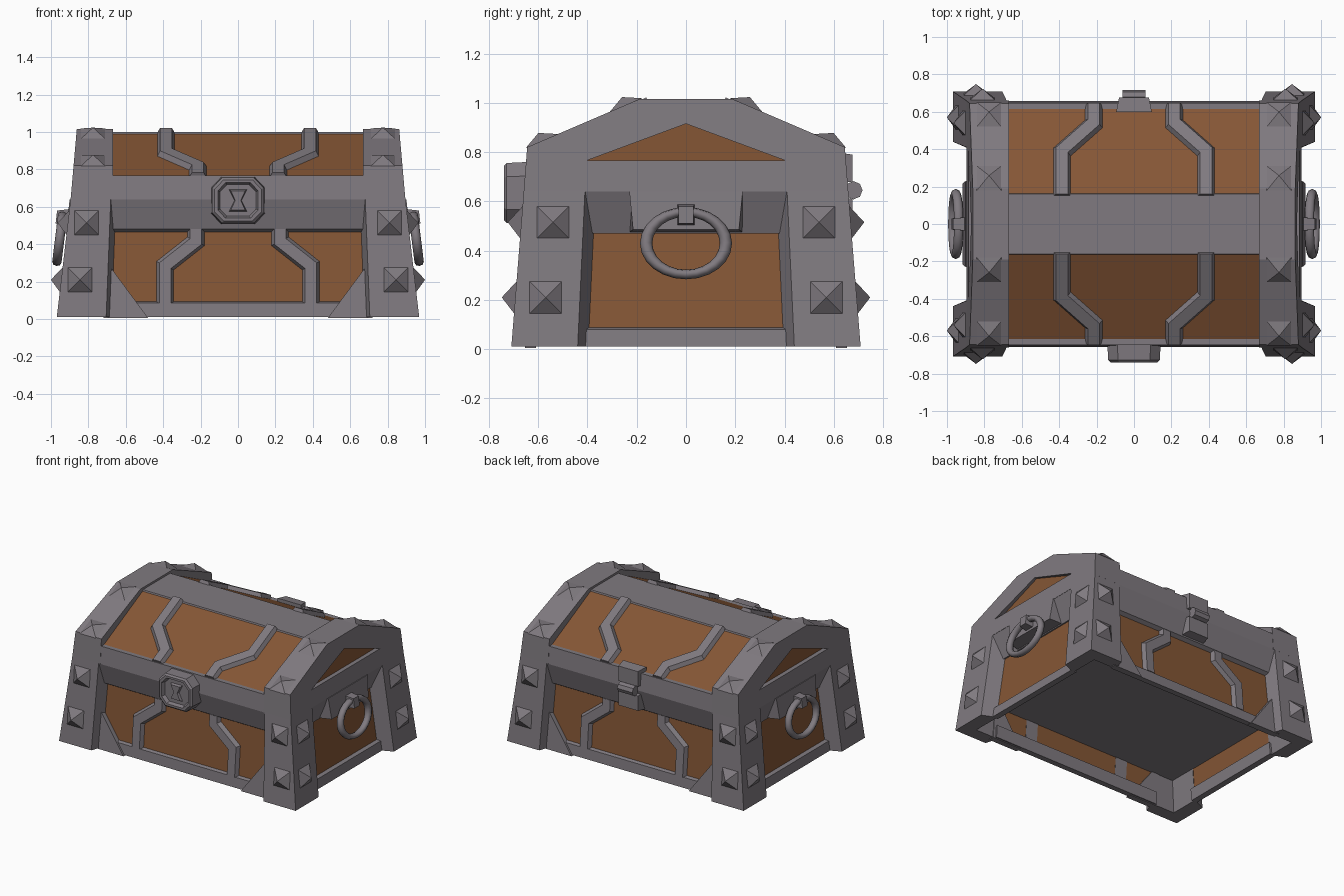
import bpy, bmesh, math
from mathutils import Vector

if "Cube" in bpy.data.objects:
    bpy.data.objects.remove(bpy.data.objects["Cube"])


def material(name, color):
    m = bpy.data.materials.new(name)
    m.diffuse_color = (*color, 1)
    m.use_nodes = True
    m.node_tree.nodes["Principled BSDF"].inputs["Base Color"].default_value = m.diffuse_color
    return m


WOOD = material("brown wood", (0.235, 0.094, 0.036))
IRON = material("grey iron", (0.215, 0.195, 0.215))
DX, DY = 0.10, 0.09     # recess depth of the side and front walls


def loft(name, rings, mat, caps=(True, True)):
    """Skin a list of equal-length point rings."""
    bm = bmesh.new()
    vs = [[bm.verts.new(p) for p in r] for r in rings]
    n = len(rings[0])
    for a, b in zip(vs, vs[1:]):
        for i in range(n):
            j = (i + 1) % n
            bm.faces.new((a[i], a[j], b[j], b[i]))
    if caps[0]:
        bm.faces.new(vs[0][::-1])
    if caps[1]:
        bm.faces.new(vs[-1])
    bmesh.ops.remove_doubles(bm, verts=bm.verts, dist=1e-5)
    bmesh.ops.recalc_face_normals(bm, faces=bm.faces)
    me = bpy.data.meshes.new(name)
    bm.to_mesh(me)
    bm.free()
    me.materials.append(mat)
    ob = bpy.data.objects.new(name, me)
    bpy.context.collection.objects.link(ob)
    return ob


# Surface mappings: (u, v, depth) -> point on a tilted side of the chest
def out_x(z): return 0.97 - 0.117 * z
def out_y(z): return 0.71 - 0.08 * z


def front(s):
    return lambda u, v, d: (u, s * (out_y(v) - DY + d), v)


def side(s):
    return lambda u, v, d: (s * (out_x(v) - DX + d), u, v)


def upright(s):
    return lambda u, v, d: (u, s * d, v)


def slope(s, y0, z0, k):
    return lambda u, v, d: (u, s * (v + 0.41 * d), z0 - (v - y0) * k + 0.91 * d)


def plate(name, surf, lower, upper, d0, d1, mat=IRON):
    return loft(name, [[surf(u, v, d0) for u, v in lower],
                       [surf(u, v, d1) for u, v in upper]], mat)


def rect(u0, u1, v0, v1):
    return [(u0, v0), (u1, v0), (u1, v1), (u0, v1)]


def stud(name, surf, u, v, d, h):
    r = 0.066
    plate(name, surf, rect(u - r, u + r, v - r, v + r), [(u, v)] * 4, d - .001, d + h)


def ribbon(path, w):
    """Mitred outline of a polyline."""
    p = [Vector(q) for q in path]
    left, right = [], []
    for i, q in enumerate(p):
        a = (q - p[i - 1]).normalized() if i else (p[1] - q).normalized()
        b = (p[i + 1] - q).normalized() if i < len(p) - 1 else a
        na, nb = Vector((-a.y, a.x)), Vector((-b.y, b.x))
        m = (na + nb).normalized()
        m *= w / m.dot(na)
        left.append(tuple(q + m))
        right.append(tuple(q - m))
    return left + right[::-1]


def strap(name, surf, path):
    plate(name, surf, ribbon(path, 0.049), ribbon(path, 0.031), -0.005, 0.028)


def extrude_x(name, section, x0, x1, mat):
    return loft(name, [[(x, y, z) for y, z in section] for x in (x0, x1)], mat)


# Wooden body, raised floor, lid and ridge strip
loft("body_walls", [[(a * (out_x(z) - DX), b * (out_y(z) - DY), z)
                     for a, b in ((-1, -1), (1, -1), (1, 1), (-1, 1))]
                    for z in (0.02, 0.7)], WOOD, (False, True))
loft("floor_plate", [[(x, y, z) for x, y in rect(-.84, .84, -.6, .6)]
                     for z in (0.24, 0.25)], IRON)
extrude_x("lid", [(-.63, .76), (-.16, .992), (.16, .992), (.63, .76)], -.68, .68, WOOD)
extrude_x("ridge_strip", [(-.17, .975), (-.16, 1.0), (.16, 1.0), (.17, .975)], -.68, .68, IRON)

for sy in (-1, 1):
    wall = front(sy)
    roof = slope(sy, 0.16, 0.992, 0.494)
    # Rim band and bottom rail
    extrude_x("rim_band", [(sy * y, z) for y, z in
                           ((.56, .465), (.582, .465), (.61, .482), (.657, .64),
                            (.647, .768), (.56, .768))], -.69, .69, IRON)
    plate("bottom_rail", wall, rect(-.70, .70, .01, .10), rect(-.70, .70, .01, .085), -.02, .022)
    for sx in (-1, 1):
        # Corner gusset and bent straps
        tri = [(sx * .72, .005), (sx * .48, .005), (sx * .68, .275), (sx * .72, .275)]
        plate("corner_gusset", wall, tri, tri, -.01, .034)
        strap("wall_strap", wall, [(sx * .225, .48), (sx * .225, .415),
                                   (sx * .39, .285), (sx * .39, .085)])
        strap("lid_strap", roof, [(sx * .385, .15), (sx * .385, .385),
                                  (sx * .215, .535), (sx * .215, .635)])

        # L-shaped corner post, flared inward towards the walls
        rings = []
        for z, xi, yi in ((.01, .705, .44), (.65, .68, .41)):
            x, y = out_x(z), out_y(z)
            rings.append([(sx * a, sy * b, z) for a, b in
                          ((x, y), (xi, y), (xi - .03, y - DY - .005),
                           (x - DX - .005, y - DY - .005), (x - DX - .005, yi - .045), (x, yi))])
        loft("corner_post", rings, IRON)

        # Pyramid studs
        for x, y, z in ((.81, .54, .515), (.845, .57, .21)):
            stud("front_stud", wall, sx * x, z, DY, .055)
            stud("side_stud", side(sx), sy * y, z, DX, .055)
        for y in (.245, .585):
            stud("lid_stud", slope(sy, .19, 1.015, .428), sx * .775, y, 0, .035)

for s in (-1, 1):
    # Lid end cap with a triangular recess
    section = [(-.659, .64), (-.645, .82), (-.19, 1.015), (.19, 1.015), (.645, .82), (.659, .64)]
    cap = loft("lid_end_cap", [[(s * .667, y, z) for y, z in section],
                               [(s * (.895 - .088 * (z - .64)), y, z) for y, z in section]], IRON)
    gable = [(-.405, .765), (.405, .765), (0, .915)]
    cutter = extrude_x("gable_cutter", gable, s * .80, s * .95, IRON)
    cutter.hide_render = True
    cutter.hide_viewport = True
    mod = cap.modifiers.new("recess", 'BOOLEAN')
    mod.operation = 'DIFFERENCE'
    mod.solver = 'EXACT'
    mod.object = cutter
    extrude_x("gable_panel", gable, s * .79, s * .852, WOOD)

    # Side rail, sloping upper panel and handle mount
    sd = side(s)
    plate("side_rail", sd, rect(-.41, .41, .01, .095), rect(-.41, .41, .01, .08), -.02, .025)
    loft("side_slope", [[(s * .80, y, .47), (s * (out_x(.47) - DX + .01), y, .47),
                         (s * .894, y, .642), (s * .80, y, .642)] for y in (-.41, .41)], IRON)
    plate("handle_mount", sd, rect(-.23, .23, .475, .64),
          [(-.215, .485), (.215, .485), (.23, .64), (-.23, .64)], .0, .105)
    plate("handle_clasp", sd, rect(-.037, .037, .50, .59), rect(-.03, .03, .51, .58), .08, .165)

    # Ring handle
    bpy.ops.mesh.primitive_torus_add(major_radius=.162, minor_radius=.025, major_segments=24,
                                     minor_segments=8, location=(s * .953, 0, .43),
                                     rotation=(0, math.pi / 2 - s * math.radians(7), 0))
    ring = bpy.context.object
    ring.name = "ring_handle"
    ring.scale.x = .79
    ring.data.materials.append(IRON)
    bpy.ops.object.shade_smooth_by_angle(angle=math.radians(50))

# Front lock with a recessed face and an hourglass keyhole plate
octagon = [(.145, .07), (.09, .128), (-.09, .128), (-.145, .07),
           (-.145, -.07), (-.09, -.128), (.09, -.128), (.145, -.07)]
lock = upright(-1)
loft("lock", [[lock(u * k, .634 + v * k, d) for u, v in octagon] for k, d in
              ((1, .60), (.95, .728), (.86, .74), (.74, .74), (.66, .715))], IRON)
glass = [(-.05, .06), (.05, .06), (.02, 0), (.05, -.06), (-.05, -.06), (-.02, 0)]
plate("keyhole_plate", lock, [(u, .634 + v) for u, v in glass],
      [(u * .75, .634 + v * .85) for u, v in glass], .71, .733)

# Back hinge: two leaves and a pin
for z0, z1 in ((.49, .62), (.67, .80)):
    plate("hinge_leaf", upright(1), rect(-.095, .095, z0, z1),
          rect(-.08, .08, z0 + .01, z1 - .01), .60, .676)
pin = [(.68 + .037 * math.cos(i * math.pi / 4), .645 + .037 * math.sin(i * math.pi / 4))
       for i in range(8)]
extrude_x("hinge_pin", pin, -.062, .062, IRON)
